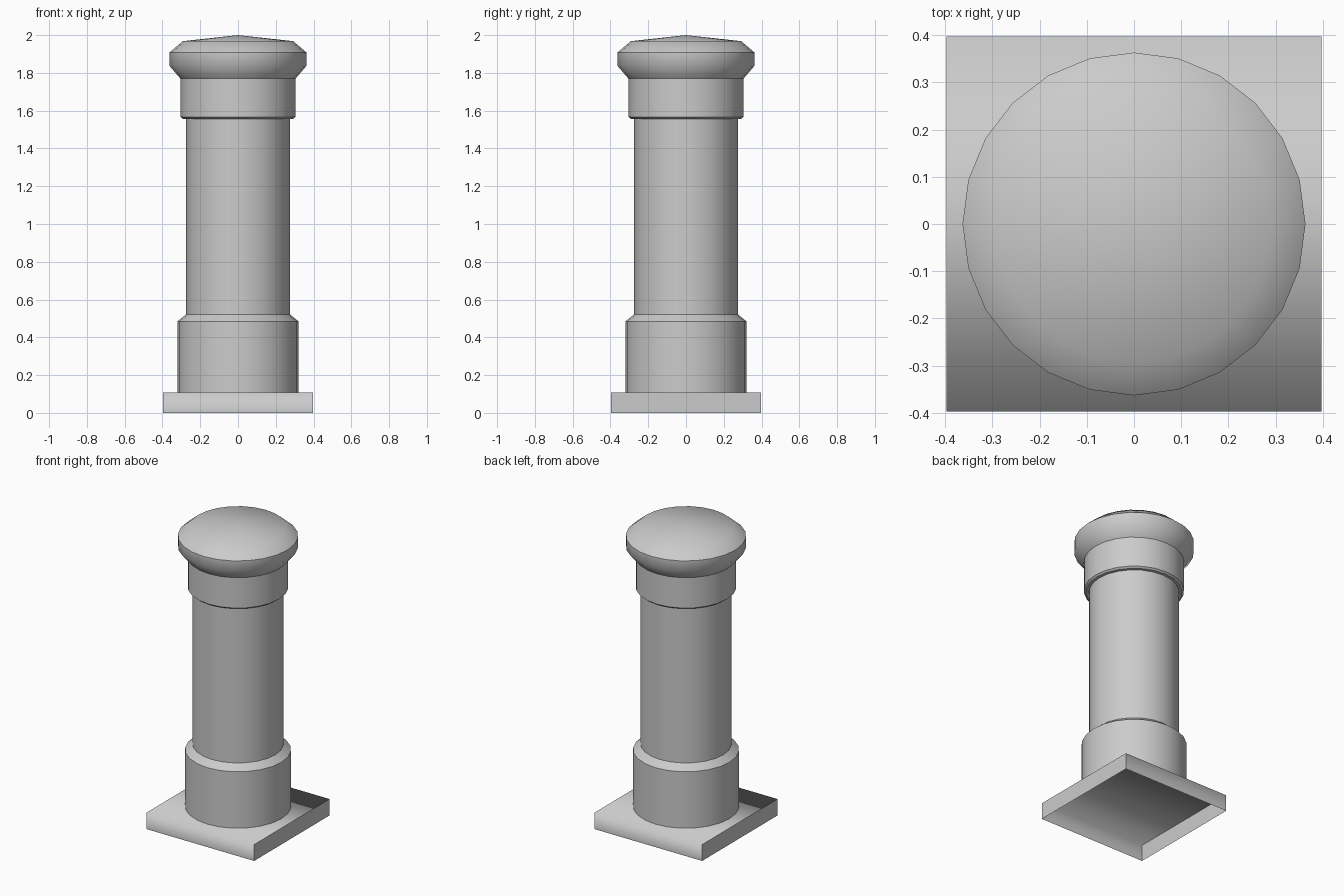
import bpy
import bmesh
import math

SIDES = 24

if "Cube" in bpy.data.objects:
    bpy.data.objects.remove(bpy.data.objects["Cube"], do_unlink=True)

# Single stone colour
stone = bpy.data.materials.new("stone_grey")
stone.use_nodes = True
colour = (0.6, 0.6, 0.6, 1)
stone.diffuse_color = colour
stone.node_tree.nodes["Principled BSDF"].inputs["Base Color"].default_value = colour


def add_object(name, bm):
    bmesh.ops.recalc_face_normals(bm, faces=bm.faces)
    for face in bm.faces:
        face.smooth = True
    mesh = bpy.data.meshes.new(name)
    bm.to_mesh(mesh)
    bm.free()
    mesh.materials.append(stone)
    obj = bpy.data.objects.new(name, mesh)
    bpy.context.collection.objects.link(obj)
    return obj


def lathe(name, profile, sharp_heights=()):
    """Turn a (radius, height) profile; rings at sharp_heights stay crisp."""
    bm = bmesh.new()
    rings = []
    for radius, z in profile:
        if radius == 0:
            rings.append([bm.verts.new((0, 0, z))] * SIDES)
            continue
        angles = [math.tau * i / SIDES for i in range(SIDES)]
        rings.append([bm.verts.new((radius * math.cos(a), radius * math.sin(a), z))
                      for a in angles])
    for low, high in zip(rings, rings[1:]):
        for i in range(SIDES):
            j = (i + 1) % SIDES
            corners = dict.fromkeys((low[i], low[j], high[j], high[i]))
            bm.faces.new(list(corners))
    for edge in bm.edges:
        a, b = edge.verts
        if abs(a.co.z - b.co.z) < 1e-5 and any(abs(a.co.z - h) < 1e-5 for h in sharp_heights):
            edge.smooth = False
    return add_object(name, bm)


# Square plinth: open underneath, softly shaded from front over the top to back
bm = bmesh.new()
bmesh.ops.create_cube(bm, size=1)
for v in bm.verts:
    v.co = (v.co.x * 0.793, v.co.y * 0.793, (v.co.z + 0.5) * 0.109)
underside = [f for f in bm.faces if f.normal.z < -0.5]
bmesh.ops.delete(bm, geom=underside, context='FACES')
for face in bm.faces:
    if abs(face.normal.x) > 0.5:
        for edge in face.edges:
            edge.smooth = False
add_object("plinth", bm)

# Round column, from the bottom up
lathe("base_drum", [(0.32, 0.109), (0.32, 0.485), (0.274, 0.522)], (0.485,))
lathe("shaft", [(0.274, 0.522), (0.274, 1.557)])
lathe("collar", [(0.274, 1.557), (0.292, 1.557), (0.304, 1.567), (0.304, 1.769)],
      (1.557, 1.567))
lathe("cap", [(0.304, 1.769), (0.363, 1.838), (0.363, 1.908), (0.292, 1.968), (0, 2)],
      (1.908,))
